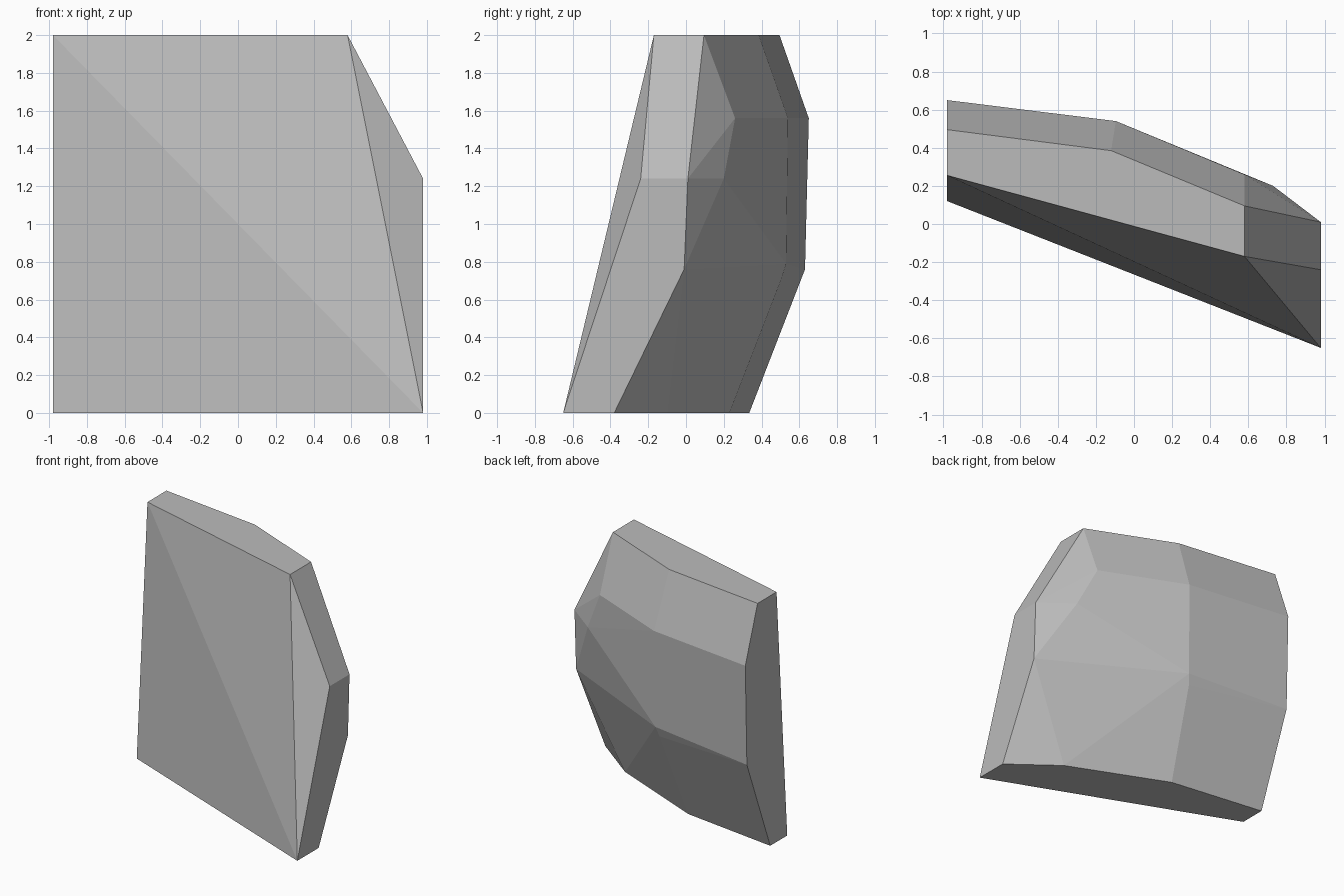
import bpy, bmesh, math

if "Cube" in bpy.data.objects:
    bpy.data.objects.remove(bpy.data.objects["Cube"])

# Flat-sided boulder: cross-sections stacked by height, wrapped in one convex skin
SECTIONS = {
    0.0: [(-0.98, 0.12), (0.98, -0.65), (0.98, -0.38), (0.61, -0.10), (-0.18, 0.23), (-0.98, 0.335)],
    0.71: [(0.70, 0.09), (-0.12, 0.505)],
    0.76: [(0.98, -0.01), (-0.98, 0.63)],
    0.79: [(0.68, 0.14), (-0.10, 0.53)],
    1.24: [(0.98, -0.24), (0.98, 0.01), (0.73, 0.20)],
    1.56: [(0.58, 0.26), (-0.095, 0.54), (-0.98, 0.65)],
    2.0: [(-0.98, 0.255), (0.58, -0.17), (0.58, 0.095), (-0.12, 0.385), (-0.98, 0.495)],
}

bm = bmesh.new()
for z, ring in SECTIONS.items():
    for x, y in ring:
        bm.verts.new((x, y, z))
hull = bmesh.ops.convex_hull(bm, input=bm.verts[:])
loose = [v for v in bm.verts if not v.link_faces]
bmesh.ops.delete(bm, geom=loose, context='VERTS')

# Merge triangles lying in the same plane
bmesh.ops.dissolve_limit(bm, angle_limit=math.radians(1), verts=bm.verts[:], edges=bm.edges[:])
bmesh.ops.recalc_face_normals(bm, faces=bm.faces[:])

mesh = bpy.data.meshes.new("boulder")
bm.to_mesh(mesh)
bm.free()

# Stone grey
stone = bpy.data.materials.new("stone grey")
stone.diffuse_color = (0.5, 0.5, 0.5, 1.0)
stone.use_nodes = True
stone.node_tree.nodes["Principled BSDF"].inputs["Base Color"].default_value = stone.diffuse_color
mesh.materials.append(stone)
bpy.context.collection.objects.link(bpy.data.objects.new("boulder", mesh))
